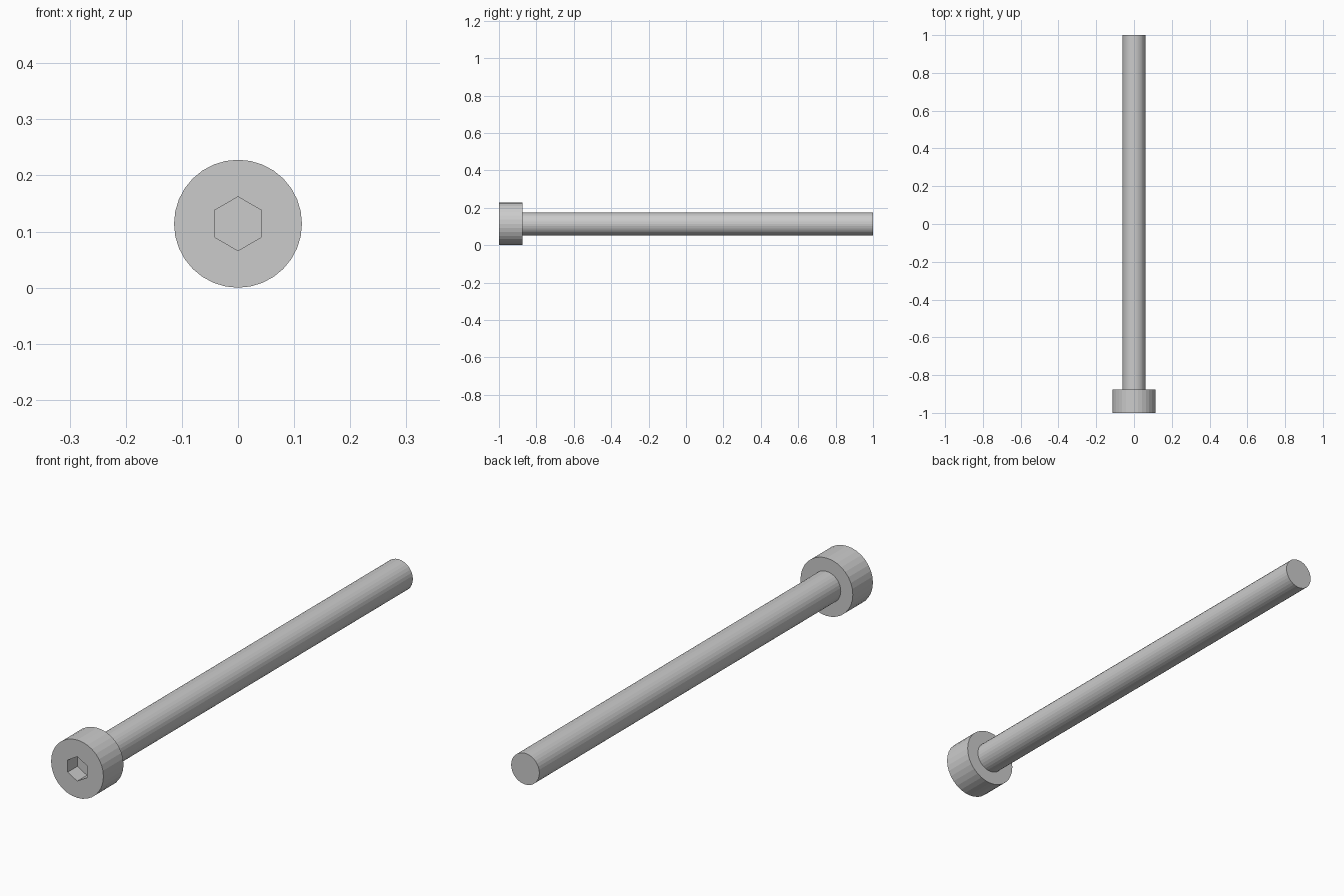
import bpy, bmesh
from math import sin, cos, pi

if "Cube" in bpy.data.objects:
    bpy.data.objects.remove(bpy.data.objects["Cube"])

AXIS_Z = 0.114  # height of the bolt's centre line


def lathe(name, profile, sides):
    """Closed solid along y from (radius, y) points, with flat end caps."""
    bm = bmesh.new()
    rings = []
    for r, y in profile:
        rings.append([bm.verts.new((r * sin(2 * pi * i / sides), y,
                                    AXIS_Z + r * cos(2 * pi * i / sides)))
                      for i in range(sides)])
    for a, b in zip(rings, rings[1:]):
        for i in range(sides):
            j = (i + 1) % sides
            bm.faces.new((a[i], a[j], b[j], b[i]))
    bm.faces.new(rings[0])
    bm.faces.new(rings[-1])
    bmesh.ops.recalc_face_normals(bm, faces=bm.faces)
    mesh = bpy.data.meshes.new(name)
    bm.to_mesh(mesh)
    bm.free()
    obj = bpy.data.objects.new(name, mesh)
    bpy.context.collection.objects.link(obj)
    return obj


# Cylindrical head and plain shank as one solid
bolt = lathe("socket_head_bolt",
             [(0.114, -1.0), (0.114, -0.875), (0.0615, -0.875), (0.0615, 1.0)], 32)

# Hexagonal key socket sunk into the head
cutter = lathe("hex_socket_cutter", [(0.048, -1.1), (0.048, -0.94)], 6)
cutter.hide_render = True
cutter.display_type = 'WIRE'

cut = bolt.modifiers.new("hex_socket", 'BOOLEAN')
cut.operation = 'DIFFERENCE'
cut.solver = 'EXACT'
cut.object = cutter
